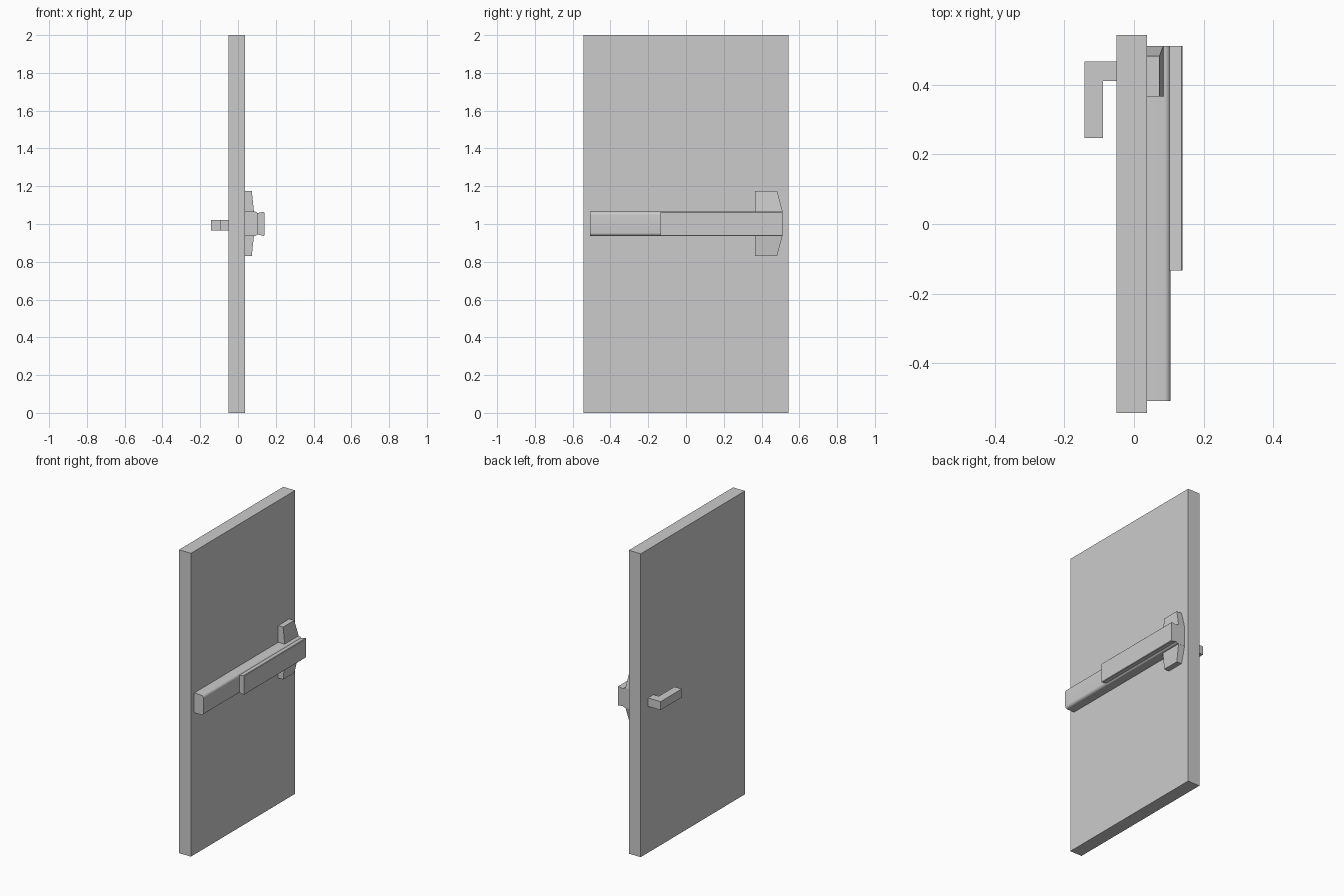
import bpy, bmesh
from math import sin, cos, pi, radians
from mathutils import Vector

cube = bpy.data.objects.get("Cube")
if cube:
    bpy.data.objects.remove(cube, do_unlink=True)

grey = bpy.data.materials.new("plain grey")
grey.use_nodes = True
COLOUR = (0.6, 0.6, 0.6, 1)
grey.diffuse_color = COLOUR
grey.node_tree.nodes["Principled BSDF"].inputs["Base Color"].default_value = COLOUR


def prism(name, profile, axis, start, end, smooth=False):
    """Extrude a closed profile along axis 'y' (x, z points) or 'z' (x, y points)."""
    bm = bmesh.new()
    place = (lambda a, b: (a, start, b)) if axis == "y" else (lambda a, b: (a, b, start))
    face = bm.faces.new([bm.verts.new(place(a, b)) for a, b in profile])
    ext = bmesh.ops.extrude_face_region(bm, geom=[face])
    step = Vector((0, end - start, 0)) if axis == "y" else Vector((0, 0, end - start))
    bmesh.ops.translate(bm, vec=step, verts=[g for g in ext["geom"] if isinstance(g, bmesh.types.BMVert)])
    bmesh.ops.recalc_face_normals(bm, faces=bm.faces)
    return finish(name, bm, smooth)


def finish(name, bm, smooth=False):
    mesh = bpy.data.meshes.new(name)
    bm.to_mesh(mesh)
    bm.free()
    mesh.materials.append(grey)
    ob = bpy.data.objects.new(name, mesh)
    bpy.context.collection.objects.link(ob)
    if smooth:
        bpy.ops.object.select_all(action="DESELECT")
        ob.select_set(True)
        bpy.context.view_layer.objects.active = ob
        bpy.ops.object.shade_smooth_by_angle(angle=radians(35))
    return ob


def mirrored(half):
    """Close an upper half profile by reflecting it about the bar's middle height."""
    mid = 1.001
    return [(x, mid + h) for x, h in half] + [(x, mid - h) for x, h in reversed(half)]


DOOR_FRONT, DOOR_BACK = 0.037, -0.05

# Door panel
prism("door_panel", [(DOOR_BACK, -0.543), (DOOR_FRONT, -0.543),
                     (DOOR_FRONT, 0.543), (DOOR_BACK, 0.543)], "z", 0, 2)

# Push bar housing with rounded outer edges
r = 0.018
arc = [(0.105 - r + r * sin(a), 0.065 - r + r * cos(a)) for a in (i * pi / 12 for i in range(7))]
prism("bar_housing", mirrored([(DOOR_FRONT, 0.065)] + arc), "y", -0.509, 0.511, True)

# Push pad, flaring slightly outward
prism("push_pad", mirrored([(0.1, 0.056), (0.136, 0.064), (0.139, 0.061)]), "y", -0.134, 0.511)

# Latch brackets above and below the bar, tapering away from it
for name, side in (("upper_bracket", 1), ("lower_bracket", -1)):
    bm = bmesh.new()
    rings = []
    for h, depth, end in ((0.03, 0.088, 0.511), (0.065, 0.084, 0.511), (0.173, 0.073, 0.482)):
        rings.append([bm.verts.new((x, y, 1.003 + side * h)) for x, y in
                      ((DOOR_FRONT, 0.366), (depth, 0.366), (depth, end), (DOOR_FRONT, end))])
    for low, high in zip(rings, rings[1:]):
        for i in range(4):
            j = (i + 1) % 4
            bm.faces.new((low[i], low[j], high[j], high[i]))
    bm.faces.new(rings[0])
    bm.faces.new(rings[-1])
    bmesh.ops.recalc_face_normals(bm, faces=bm.faces)
    finish(name, bm)

# L-shaped lever handle on the other face
prism("lever_handle", [(DOOR_BACK, 0.41), (DOOR_BACK, 0.467), (-0.142, 0.467),
                       (-0.142, 0.247), (-0.089, 0.247), (-0.089, 0.41)], "z", 0.965, 1.021)
